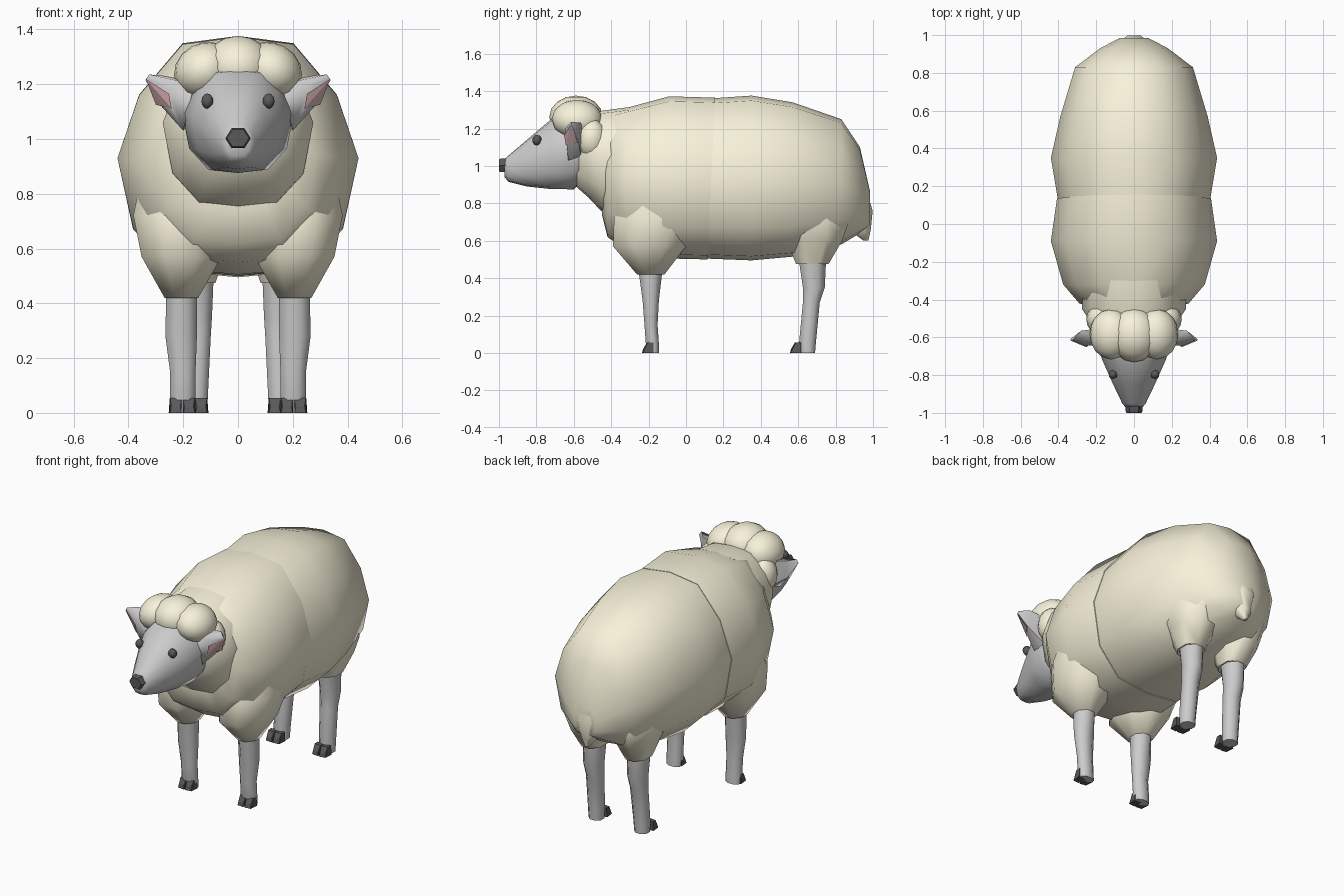
import bpy, bmesh, math
from mathutils import Vector

if "Cube" in bpy.data.objects:
    bpy.data.objects.remove(bpy.data.objects["Cube"])


def material(name, color):
    m = bpy.data.materials.new(name)
    m.diffuse_color = (*color, 1)
    m.use_nodes = True
    m.node_tree.nodes["Principled BSDF"].inputs["Base Color"].default_value = m.diffuse_color
    return m


WOOL = material("wool", (0.93, 0.89, 0.70))
SKIN = material("skin", (0.93, 0.93, 0.93))
DARK = material("dark", (0.10, 0.10, 0.10))
PINK = material("pink", (0.78, 0.48, 0.50))


def finish(name, bm, mat, angle=50):
    bmesh.ops.recalc_face_normals(bm, faces=bm.faces[:])
    me = bpy.data.meshes.new(name)
    bm.to_mesh(me)
    bm.free()
    ob = bpy.data.objects.new(name, me)
    bpy.context.collection.objects.link(ob)
    me.materials.append(mat)
    bpy.ops.object.select_all(action='DESELECT')
    ob.select_set(True)
    bpy.context.view_layer.objects.active = ob
    if angle:
        bpy.ops.object.shade_smooth_by_angle(angle=math.radians(angle))
    return ob


def loft(name, rings, mat, angle=60):
    """Skin a list of equal-length point rings and cap both ends."""
    bm = bmesh.new()
    vs = [[bm.verts.new(p) for p in r] for r in rings]
    n = len(vs[0])
    for a, b in zip(vs, vs[1:]):
        for i in range(n):
            j = (i + 1) % n
            bm.faces.new((a[i], a[j], b[j], b[i]))
    bm.faces.new(vs[0])
    bm.faces.new(vs[-1])
    return finish(name, bm, mat, angle)


def hull(name, pts, mat, angle=0):
    bm = bmesh.new()
    for p in pts:
        bm.verts.new(p)
    bmesh.ops.convex_hull(bm, input=bm.verts[:])
    return finish(name, bm, mat, angle)


HALF = [(0, 1), (.46, .94), (.82, .52), (1, 0), (.87, -.6), (.52, -.95), (0, -1)]
SECTION = HALF + [(-x, z) for x, z in HALF[-2:0:-1]]


def cross(y, top, bot, mid, w, lean=0):
    """Twelve-sided cross-section facing along y; lean tips it over."""
    return [(w * x, y - lean * z, mid + z * ((top - mid) if z > 0 else (mid - bot)))
            for x, z in SECTION]


def slab(z, x0, x1, y0, y1, s=1, n=8):
    """Horizontal rounded ring for legs."""
    cx, cy = (x0 + x1) / 2, (y0 + y1) / 2
    k = 1 / math.cos(math.pi / n)
    return [(s * (cx + (x1 - x0) / 2 * k * math.cos((i + .5) * 2 * math.pi / n)),
             cy + (y1 - y0) / 2 * k * math.sin((i + .5) * 2 * math.pi / n), z)
            for i in range(n)]


def ball(name, c, r, mat, seg=16, rot=0):
    bm = bmesh.new()
    bmesh.ops.create_uvsphere(bm, u_segments=seg, v_segments=max(6, seg // 2), radius=1)
    for v in bm.verts:
        x, y, z = v.co.x * r[0], v.co.y * r[1], v.co.z * r[2]
        v.co = Vector((x * math.cos(rot) + z * math.sin(rot), y,
                       z * math.cos(rot) - x * math.sin(rot))) + Vector(c)
    return finish(name, bm, mat, 60)


# fleece: front and rear halves with a seam between them
loft("front_fleece", [cross(*r) for r in [
    (-.45, 1.24, .74, 1.0, .19), (-.42, 1.28, .62, .95, .29),
    (-.32, 1.31, .55, .93, .375), (-.09, 1.372, .505, .93, .44),
    (.135, 1.365, .50, .93, .408, -.02)]], WOOL)
loft("rear_fleece", [cross(*r) for r in [
    (.11, 1.36, .505, .93, .40, -.01), (.35, 1.376, .495, .93, .44),
    (.57, 1.34, .515, .92, .39), (.83, 1.25, .58, .90, .312),
    (.93, 1.10, .64, .84, .18), (.985, .86, .68, .77, .075)]], WOOL)

# woolly collar between chest and head
loft("neck_fleece", [cross(*r) for r in [
    (-.60, 1.22, .90, 1.07, .17), (-.52, 1.27, .83, 1.07, .23),
    (-.45, 1.295, .755, 1.06, .275), (-.30, 1.315, .72, 1.06, .27)]], WOOL)

# short tail flap
loft("tail", [slab(*r) for r in [
    (.90, -.10, .10, .84, .955), (.76, -.085, .085, .86, .998),
    (.66, -.05, .05, .87, .988), (.60, -.012, .012, .95, .975)]], WOOL)

# head
loft("head", [cross(*r) for r in [
    (-.97, 1.035, .94, .99, .045), (-.95, 1.055, .915, .99, .062),
    (-.85, 1.14, .89, 1.03, .11), (-.72, 1.25, .876, 1.08, .168),
    (-.60, 1.27, .875, 1.10, .205), (-.53, 1.25, .94, 1.10, .19)]], SKIN)


# six-sided nose
def hexagon(y, rx, rz):
    return [(rx * math.cos(i * math.pi / 3), y, 1.003 + rz * math.sin(i * math.pi / 3))
            for i in range(6)]


loft("nose", [hexagon(-.94, .045, .04), hexagon(-.99, .046, .042),
              hexagon(-1.0, .04, .036)], DARK, 30)

# top curl of the head wool
ball("top_curl", (0, -.588, 1.262), (.13, .143, .114), WOOL)

for s, side in ((1, "left"), (-1, "right")):
    # remaining head curls
    ball(side + "_upper_curl", (s * .122, -.583, 1.25), (.115, .135, .10), WOOL, rot=s * .5)
    ball(side + "_lower_curl", (s * .175, -.505, 1.145), (.078, .08, .105), WOOL)

    # eye
    ball(side + "_eye", (s * .112, -.797, 1.138), (.025, .025, .028), DARK, 6)

    # ear with pink inside
    hull(side + "_ear", [(s * x, y, z) for x, y, z in [
        (.16, -.55, 1.21), (.16, -.64, 1.20), (.18, -.56, 1.05), (.20, -.63, 1.03),
        (.28, -.565, 1.232), (.26, -.645, 1.20), (.24, -.635, 1.11), (.285, -.575, 1.125),
        (.338, -.61, 1.215), (.325, -.615, 1.235)]], SKIN, 50)
    hull(side + "_ear_inside", [(s * x, y, z) for x, y, z in [
        (.336, -.618, 1.218), (.252, -.652, 1.165), (.242, -.642, 1.11),
        (.30, -.578, 1.125), (.26, -.60, 1.15)]], PINK)

    # woolly upper legs
    loft(side + "_front_shoulder", [slab(*r, s) for r in [
        (.88, .05, .35, -.32, .06), (.72, .05, .382, -.385, .08),
        (.57, .06, .352, -.39, .0), (.42, .145, .268, -.262, -.115)]], WOOL)
    loft(side + "_rear_thigh", [slab(*r, s) for r in [
        (.88, .02, .27, .47, .83), (.70, .02, .30, .48, .87),
        (.60, .04, .268, .54, .835), (.475, .082, .217, .588, .762)]], WOOL)

    # bare lower legs
    loft(side + "_front_leg", [slab(*r, s) for r in [
        (.45, .15, .262, -.255, -.125), (.28, .15, .265, -.232, -.145),
        (.15, .155, .248, -.222, -.152), (.05, .155, .248, -.215, -.145),
        (0, .158, .245, -.20, -.145)]], SKIN)
    loft(side + "_rear_leg", [slab(*r, s) for r in [
        (.52, .088, .212, .60, .75), (.35, .095, .205, .625, .742),
        (.27, .10, .20, .625, .715), (.06, .11, .20, .605, .695),
        (0, .113, .198, .61, .69)]], SKIN)

    # cloven hooves: two wedge toes per foot
    for part, cx, y0, y1 in (("front", .203, -.235, -.175), ("rear", .158, .556, .615)):
        for t in (-1, 1):
            hull(f"{side}_{part}_hoof", [
                (s * (cx + t * d), y, z) for d, y, z in [
                    (.004, y0, 0), (.045, y0 + .005, 0), (.002, y1, 0), (.05, y1, 0),
                    (.008, y0 + .005, .02), (.04, y0 + .01, .025),
                    (.002, y0 + .025, .055), (.045, y0 + .03, .055), (.046, y1, .055),
                    (.002, y1, .055)]], DARK)
